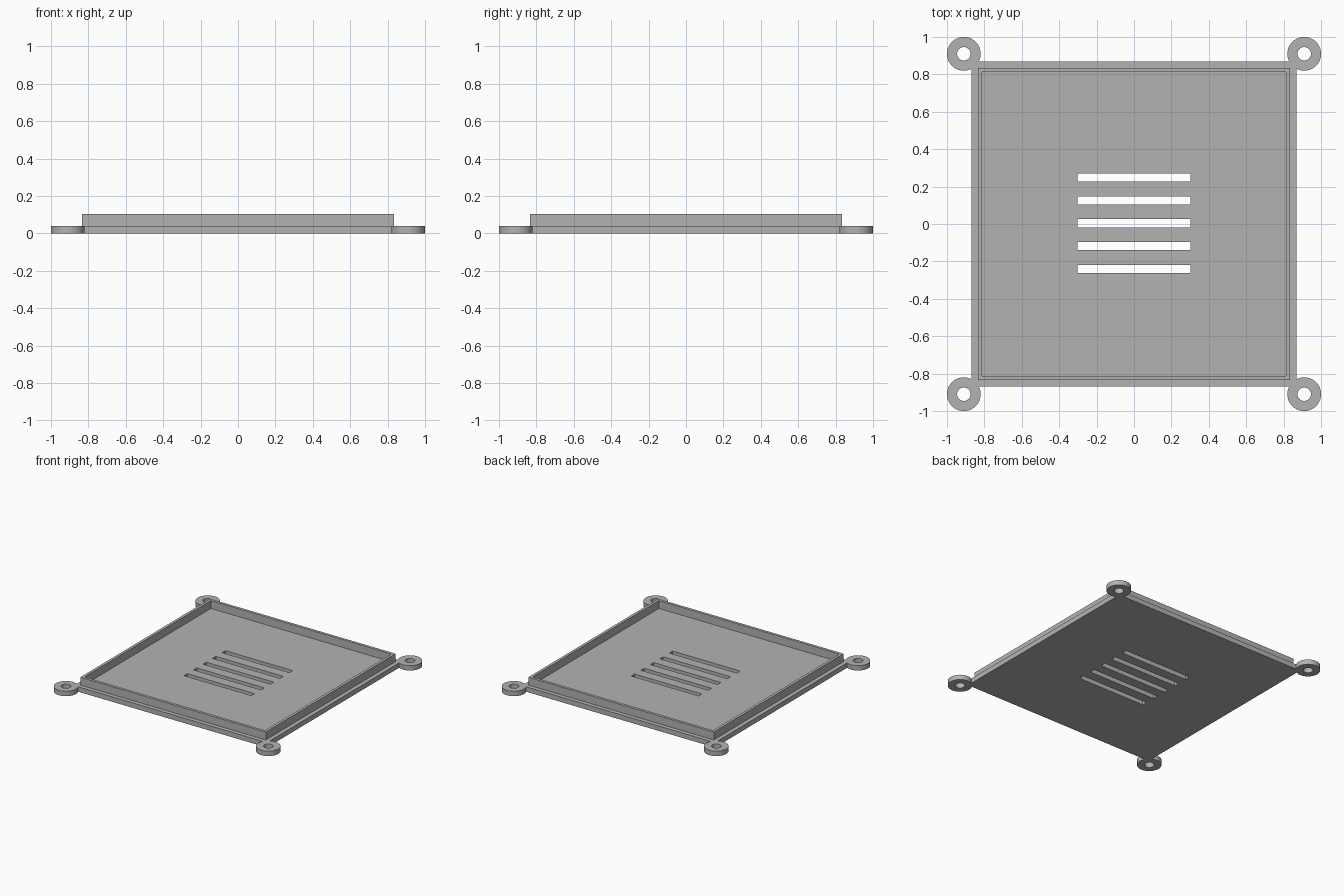
import bpy
import bmesh
import math
from mathutils import Matrix, Vector

cube = bpy.data.objects.get("Cube")
if cube:
    bpy.data.objects.remove(cube, do_unlink=True)

BASE_HALF, BASE_T = 0.868, 0.04        # flange plate
WALL_HALF, WALL_IN, TOP = 0.82, 0.788, 0.104   # raised rim
EAR_POS, EAR_R, HOLE_R = 0.91, 0.09, 0.036     # screw ears
SLOT_W, SLOT_D, SLOT_STEP, SLOT_Y = 0.606, 0.043, 0.1222, 0.004

grey = bpy.data.materials.new("plain grey")
grey.use_nodes = True
colour = (0.45, 0.45, 0.45, 1)
grey.diffuse_color = colour
grey.node_tree.nodes["Principled BSDF"].inputs["Base Color"].default_value = colour


def make_object(name, bm):
    bmesh.ops.recalc_face_normals(bm, faces=bm.faces)
    mesh = bpy.data.meshes.new(name)
    bm.to_mesh(mesh)
    bm.free()
    mesh.materials.append(grey)
    obj = bpy.data.objects.new(name, mesh)
    bpy.context.collection.objects.link(obj)
    return obj


def add_box(bm, size, centre):
    matrix = Matrix.Translation(centre) @ Matrix.Diagonal((*size, 1))
    bmesh.ops.create_cube(bm, size=1, matrix=matrix)


def apply_boolean(target, helper, operation):
    mod = target.modifiers.new(helper.name, 'BOOLEAN')
    mod.operation, mod.solver, mod.object = operation, 'EXACT', helper
    bpy.context.view_layer.objects.active = target
    bpy.ops.object.modifier_apply(modifier=mod.name)
    bpy.data.objects.remove(helper, do_unlink=True)


def raise_inset(bm, face, thickness, dz):
    # Inset a face, then extrude it vertically
    bmesh.ops.inset_region(bm, faces=[face], thickness=thickness)
    new = bmesh.ops.extrude_discrete_faces(bm, faces=[face])["faces"][0]
    bmesh.ops.translate(bm, verts=new.verts, vec=Vector((0, 0, dz)))
    return new


# Flange plate with raised rim and recessed floor
bm = bmesh.new()
add_box(bm, (2 * BASE_HALF, 2 * BASE_HALF, BASE_T), (0, 0, BASE_T / 2))
top = max(bm.faces, key=lambda f: f.calc_center_median().z)
top = raise_inset(bm, top, BASE_HALF - WALL_HALF, TOP - BASE_T)
raise_inset(bm, top, WALL_HALF - WALL_IN, BASE_T - TOP)
cover = make_object("vented_cover", bm)

# Ring-shaped screw ears at the four corners
bm = bmesh.new()
n = 64
for sx in (-1, 1):
    for sy in (-1, 1):
        loops = []
        for r, z in ((EAR_R, 0), (EAR_R, BASE_T), (HOLE_R, BASE_T), (HOLE_R, 0)):
            loops.append([bm.verts.new((sx * EAR_POS + r * math.cos(math.tau * i / n),
                                        sy * EAR_POS + r * math.sin(math.tau * i / n), z))
                          for i in range(n)])
        for k in range(4):
            a, b = loops[k], loops[(k + 1) % 4]
            for i in range(n):
                j = (i + 1) % n
                bm.faces.new((a[i], a[j], b[j], b[i]))
apply_boolean(cover, make_object("screw_ears", bm), 'UNION')

# Five ventilation slots through the floor
bm = bmesh.new()
for i in range(-2, 3):
    add_box(bm, (SLOT_W, SLOT_D, 4 * BASE_T), (0, SLOT_Y + i * SLOT_STEP, 0))
apply_boolean(cover, make_object("slot_cutter", bm), 'DIFFERENCE')

# Smooth ear walls, crisp plate edges
bpy.ops.object.select_all(action='DESELECT')
cover.select_set(True)
bpy.context.view_layer.objects.active = cover
bpy.ops.object.shade_smooth_by_angle(angle=math.radians(30))
